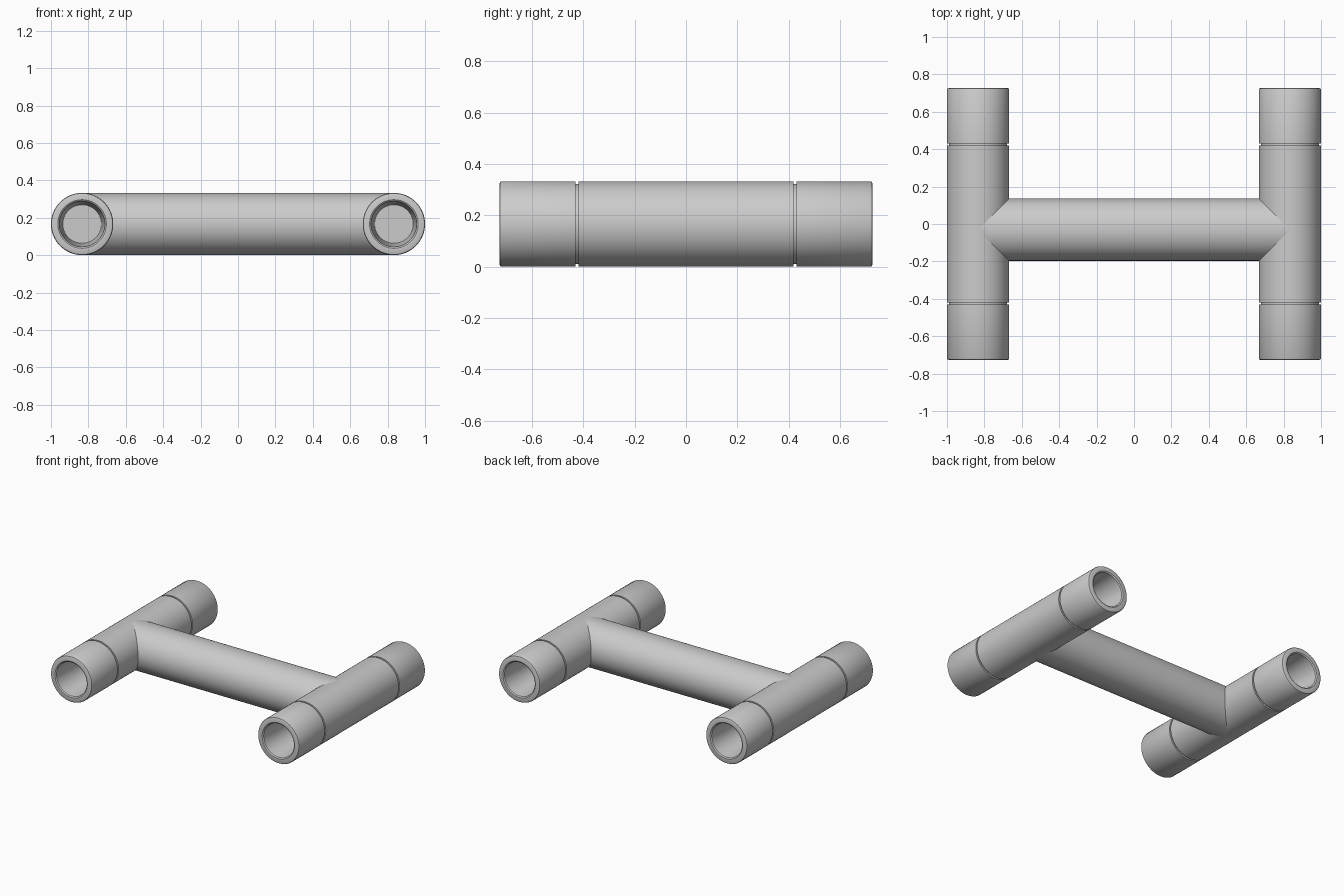
import bpy, bmesh
from math import cos, sin, pi

if "Cube" in bpy.data.objects:
    bpy.data.objects.remove(bpy.data.objects["Cube"])

R, CX, BAR_Y, N = 0.1665, 0.8335, -0.03, 64


def make_object(name, rings, closed_ends):
    # skin consecutive rings of points, optionally capping both ends
    bm = bmesh.new()
    loops = [[bm.verts.new(p) for p in ring] for ring in rings]
    for a, b in zip(loops, loops[1:]):
        for i in range(N):
            j = (i + 1) % N
            bm.faces.new((a[i], a[j], b[j], b[i]))
    if closed_ends:
        bm.faces.new(loops[0])
        bm.faces.new(loops[-1])
    bmesh.ops.recalc_face_normals(bm, faces=bm.faces)
    mesh = bpy.data.meshes.new(name)
    bm.to_mesh(mesh)
    bm.free()
    ob = bpy.data.objects.new(name, mesh)
    bpy.context.collection.objects.link(ob)
    bpy.ops.object.select_all(action='DESELECT')
    ob.select_set(True)
    bpy.context.view_layer.objects.active = ob
    bpy.ops.object.shade_smooth_by_angle(angle=pi / 6)
    return ob


angles = [2 * pi * i / N for i in range(N)]

# Half profile (radius, y): groove, end sleeve, rounded rim, tapered blind bore
half = [(R, 0.419), (R - 0.011, 0.419), (R - 0.011, 0.431), (R, 0.431),
        (R, 0.718), (R - 0.003, 0.724), (R - 0.010, 0.727),
        (0.130, 0.727), (0.122, 0.721), (0.103, 0.431)]
profile = [(r, -y) for r, y in reversed(half)] + half

# Two side pipes with hollow ends
for side, x in (("left", -CX), ("right", CX)):
    rings = [[(x + r * cos(a), y, R + r * sin(a)) for a in angles] for r, y in profile]
    make_object(side + "_side_pipe", rings, True)

# Cross pipe, its ends mitred to the curved side pipes
rings = [[(s * (CX - R * abs(cos(a))), BAR_Y + R * cos(a), R + R * sin(a)) for a in angles]
         for s in (-1, 1)]
make_object("cross_pipe", rings, False)
